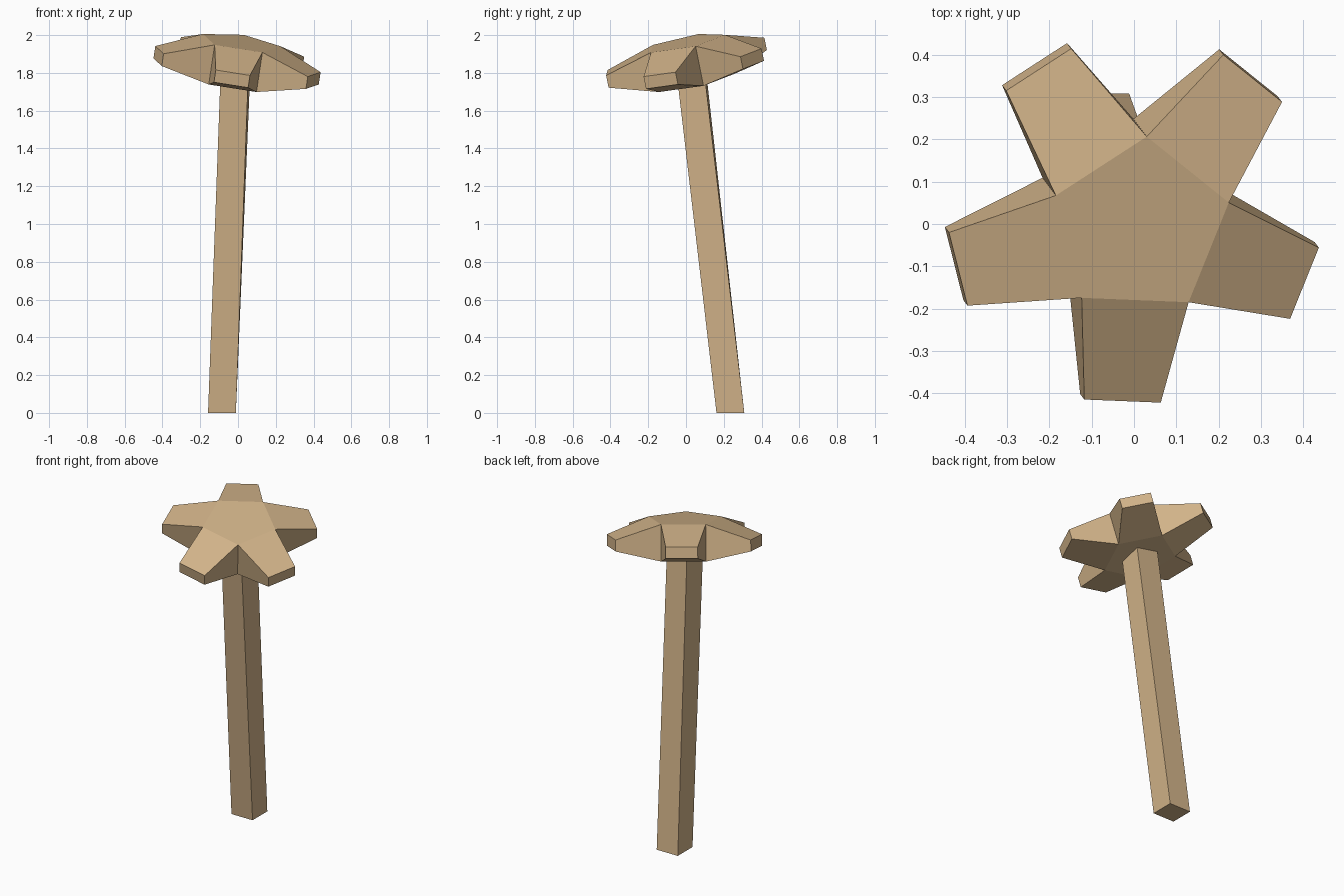
import bpy, bmesh
from math import radians
from mathutils import Matrix, Vector

cube = bpy.data.objects.get("Cube")
if cube:
    bpy.data.objects.remove(cube, do_unlink=True)

wood = bpy.data.materials.new("tan_wood")
wood.use_nodes = True
color = (0.64, 0.45, 0.25, 1)
wood.diffuse_color = color
wood.node_tree.nodes["Principled BSDF"].inputs["Base Color"].default_value = color


def finish(bm, name):
    bmesh.ops.recalc_face_normals(bm, faces=bm.faces)
    mesh = bpy.data.meshes.new(name)
    bm.to_mesh(mesh)
    bm.free()
    mesh.materials.append(wood)
    obj = bpy.data.objects.new(name, mesh)
    bpy.context.collection.objects.link(obj)
    return obj


def prism(bm, bottom, top):
    """Skin two matching rings of points and return the side faces."""
    lo = [bm.verts.new(p) for p in bottom]
    hi = [bm.verts.new(p) for p in top]
    bm.faces.new(lo[::-1])
    bm.faces.new(hi)
    n = len(lo)
    return [bm.faces.new((lo[i], lo[(i + 1) % n], hi[(i + 1) % n], hi[i]))
            for i in range(n)]


def ring(sides, radius, start, center):
    spoke = Vector((radius, 0, 0))
    return [Matrix.Rotation(radians(start + 360 * i / sides), 3, 'Z') @ spoke + Vector(center)
            for i in range(sides)]


# Leaning square handle with a slight twist; its top is buried in the head
bm = bmesh.new()
prism(bm, ring(4, 0.104, 45, (-0.085, 0.235, 0)),
      ring(4, 0.104, 41, (-0.014, 0.03, 1.79)))
finish(bm, "handle")

# Star head: pentagonal hub whose sides are extruded into tapered arms
thick, apothem, reach = 0.216, 0.176, 0.436
bm = bmesh.new()
sides = prism(bm, ring(5, 0.218, 90, (0, 0, -thick)), ring(5, 0.218, 90, (0, 0, 0)))
bmesh.ops.recalc_face_normals(bm, faces=bm.faces)
for tip in bmesh.ops.extrude_discrete_faces(bm, faces=sides)["faces"]:
    mid = tip.calc_center_median()
    outward = Vector((mid.x, mid.y, 0)).normalized()
    for v in tip.verts:
        offset = v.co - mid
        flat = Vector((offset.x, offset.y, 0)) * 0.715
        height = Vector((0, 0, offset.z * 0.31 - 0.007))
        v.co = mid + flat + height + outward * (reach - apothem)

# Tilt the head
normal = Vector((0.15, -0.2, 1)).normalized()
forward = Vector((0.015, 0.212, 0.04))
forward = (forward - normal * forward.dot(normal)).normalized()
side = forward.cross(normal)
frame = Matrix((side, forward, normal)).transposed().to_4x4()
frame.translation = (0.015, -0.007, 1.961)
bm.transform(frame)
finish(bm, "star_head")
